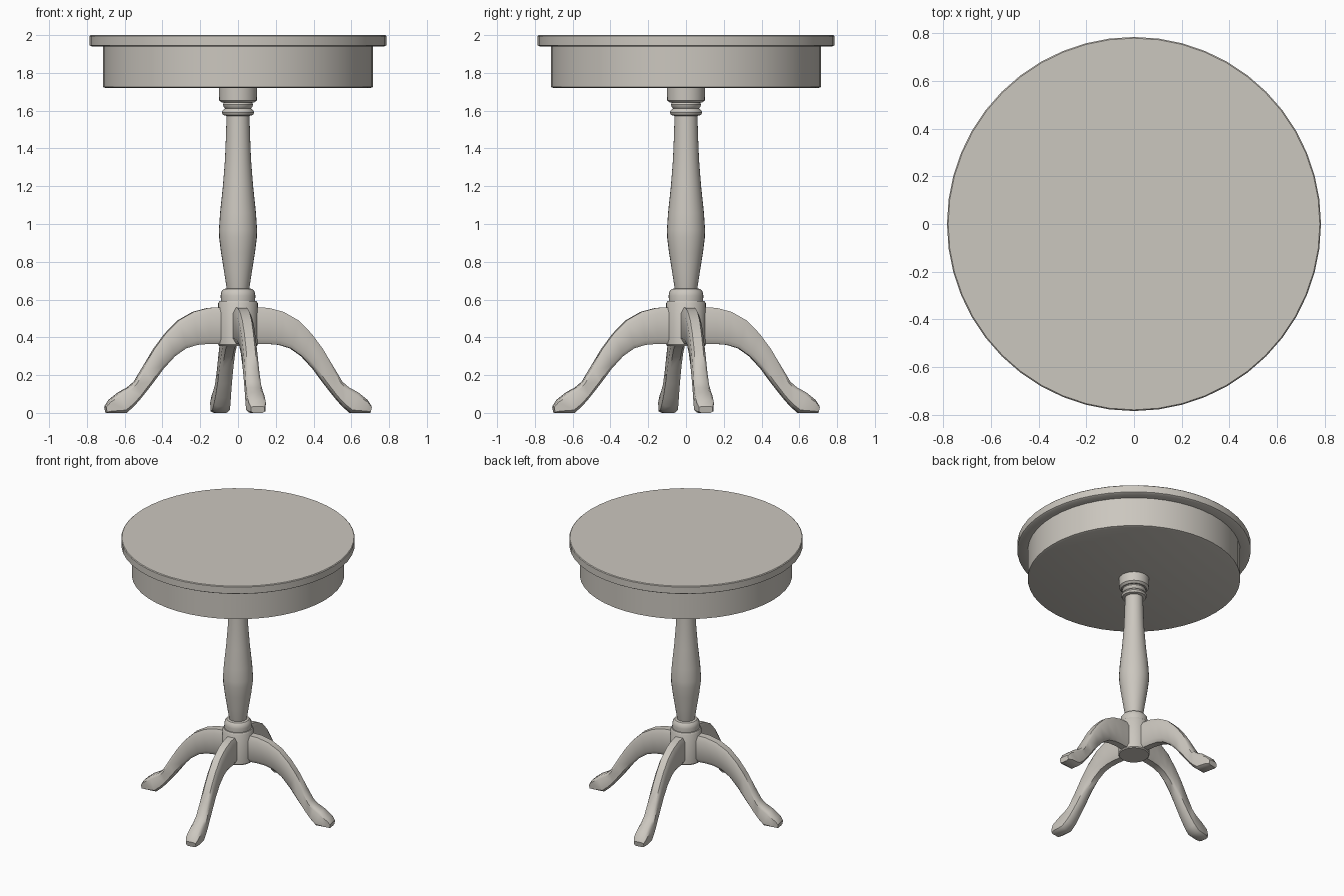
import bpy, bmesh, math
from mathutils import Matrix

cube = bpy.data.objects.get("Cube")
if cube:
    bpy.data.objects.remove(cube, do_unlink=True)

# Single painted finish
paint = bpy.data.materials.new("warm grey paint")
paint.use_nodes = True
COLOUR = (0.60, 0.57, 0.52, 1)
paint.diffuse_color = COLOUR
paint.node_tree.nodes["Principled BSDF"].inputs["Base Color"].default_value = COLOUR


def finish(name, bm, angle=35):
    bmesh.ops.recalc_face_normals(bm, faces=bm.faces)
    mesh = bpy.data.meshes.new(name)
    bm.to_mesh(mesh)
    bm.free()
    mesh.materials.append(paint)
    obj = bpy.data.objects.new(name, mesh)
    bpy.context.collection.objects.link(obj)
    bpy.ops.object.select_all(action='DESELECT')
    obj.select_set(True)
    bpy.context.view_layer.objects.active = obj
    bpy.ops.object.shade_smooth_by_angle(angle=math.radians(angle))
    return obj


def loft(bm, rings):
    """Skin a list of equal vertex rings and cap both ends."""
    for a, b in zip(rings, rings[1:]):
        n = len(a)
        for i in range(n):
            j = (i + 1) % n
            bm.faces.new((a[i], a[j], b[j], b[i]))
    bm.faces.new(rings[0])
    bm.faces.new(rings[-1])


def turned(name, profile, sides):
    """Lathe (radius, height) points about the z axis."""
    bm = bmesh.new()
    rings = []
    for r, z in profile:
        angles = [2 * math.pi * i / sides for i in range(sides)]
        rings.append([bm.verts.new((r * math.cos(a), r * math.sin(a), z)) for a in angles])
    loft(bm, rings)
    return finish(name, bm)


# Round top and apron
turned("table_top", [(0.70, 1.94), (0.775, 1.94), (0.785, 1.946), (0.785, 1.995), (0.78, 2.0)], 48)
turned("apron", [(0.70, 1.72), (0.715, 1.725), (0.715, 1.945)], 48)

# Turned pedestal
turned("column", [(0.055, 0.64), (0.06, 0.66), (0.074, 0.75), (0.09, 0.85), (0.1, 0.93),
                  (0.101, 0.97), (0.095, 1.06), (0.08, 1.2), (0.069, 1.34),
                  (0.064, 1.46), (0.06, 1.59)], 28)
turned("neck_ring", [(0.06, 1.572), (0.08, 1.577), (0.086, 1.59), (0.08, 1.603),
                     (0.068, 1.612), (0.076, 1.62), (0.08, 1.632), (0.072, 1.65)], 28)
turned("cap_block", [(0.085, 1.642), (0.1, 1.655), (0.102, 1.725)], 28)
turned("base_collar", [(0.09, 0.585), (0.092, 0.62), (0.088, 0.642), (0.076, 0.656), (0.056, 0.66)], 28)
turned("leg_hub", [(0.1, 0.355), (0.105, 0.362), (0.105, 0.58), (0.098, 0.592)], 28)

# Leg stations: top edge (radius, height), bottom edge (radius, height), half width
STATIONS = [
    ((0.06, 0.56), (0.06, 0.365), 0.040),
    ((0.16, 0.556), (0.16, 0.365), 0.040),
    ((0.24, 0.535), (0.22, 0.36), 0.039),
    ((0.32, 0.49), (0.28, 0.342), 0.038),
    ((0.39, 0.42), (0.34, 0.30), 0.037),
    ((0.45, 0.34), (0.40, 0.235), 0.037),
    ((0.51, 0.24), (0.46, 0.155), 0.038),
    ((0.555, 0.165), (0.52, 0.08), 0.041),
    ((0.59, 0.135), (0.56, 0.035), 0.044),
    ((0.64, 0.108), (0.60, 0.0), 0.047),
    ((0.69, 0.068), (0.68, 0.0), 0.046),
    ((0.712, 0.035), (0.705, 0.0), 0.036),
]
# Chamfered cross-section: share of the half width, share of the depth
SECTION = [(-0.6, 0), (0.6, 0), (1, 0.14), (1, 0.84), (0.65, 1), (-0.65, 1), (-1, 0.84), (-1, 0.14)]


def leg(name, angle):
    bm = bmesh.new()
    rings = []
    for (tr, tz), (br, bz), half in STATIONS:
        rings.append([bm.verts.new((br + (tr - br) * v, half * u, bz + (tz - bz) * v))
                      for u, v in SECTION])
    loft(bm, rings)
    bm.transform(Matrix.Rotation(math.radians(angle), 4, 'Z'))
    finish(name, bm, 45)


# Four legs, turned slightly off the axes
for i, side in enumerate(("left", "back", "right", "front")):
    leg(side + "_leg", 8.5 + 90 * i)
